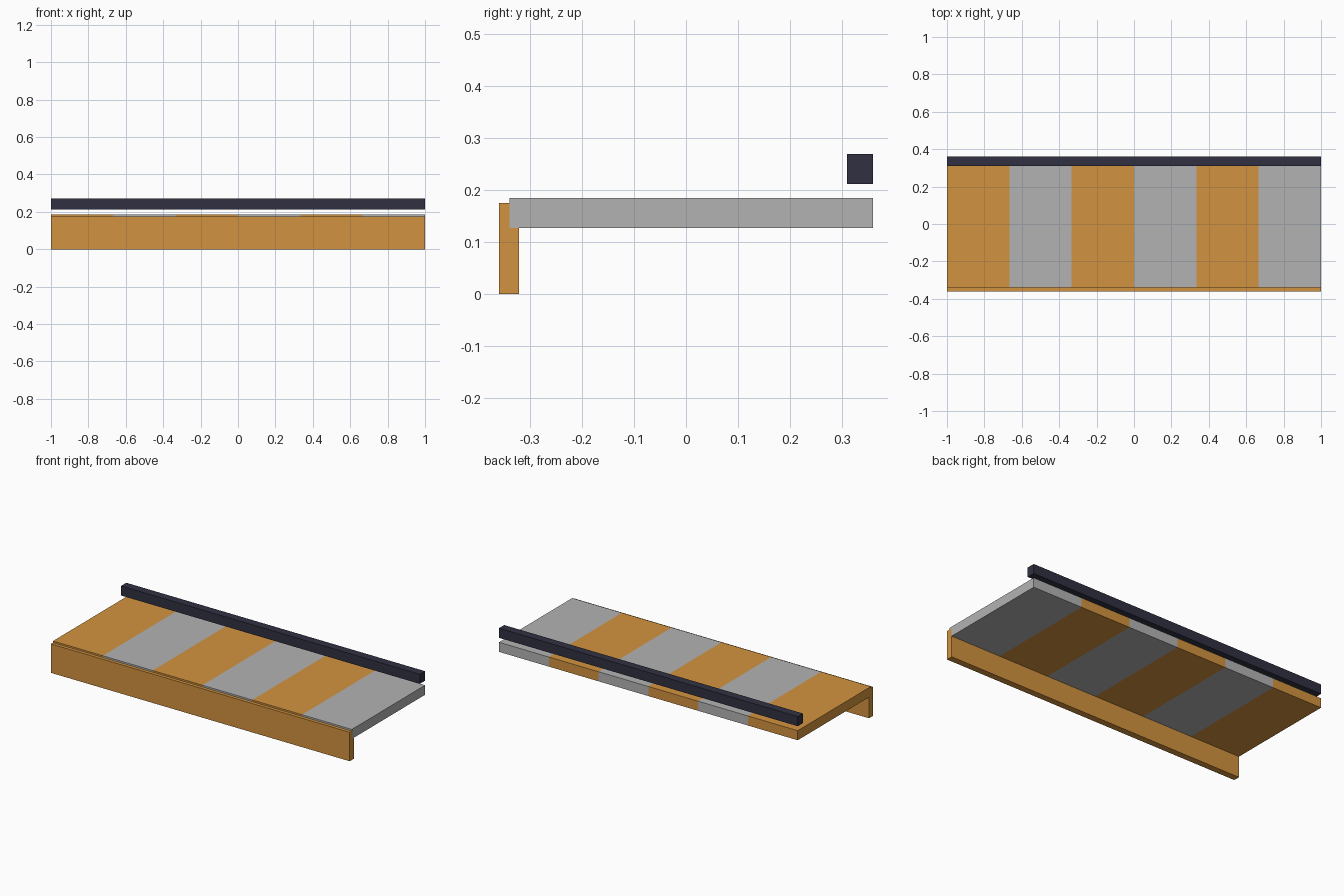
import bpy, bmesh
from mathutils import Vector

if "Cube" in bpy.data.objects:
    bpy.data.objects.remove(bpy.data.objects["Cube"])


def material(name, color):
    mat = bpy.data.materials.new(name)
    mat.diffuse_color = color
    mat.use_nodes = True
    mat.node_tree.nodes["Principled BSDF"].inputs["Base Color"].default_value = mat.diffuse_color
    return mat


def box(name, y, z, mats, cuts=0):
    """Full-width box spanning the y and z ranges, optionally cut along x."""
    bm = bmesh.new()
    bmesh.ops.create_cube(bm, size=1)
    for v in bm.verts:
        v.co = Vector((v.co.x * 2,
                       y[0] + (v.co.y + 0.5) * (y[1] - y[0]),
                       z[0] + (v.co.z + 0.5) * (z[1] - z[0])))
    for i in range(1, cuts + 1):
        bmesh.ops.bisect_plane(bm, geom=bm.verts[:] + bm.edges[:] + bm.faces[:],
                               plane_co=(-1 + 2 * i / (cuts + 1), 0, 0),
                               plane_no=(1, 0, 0))
    # Alternate materials from stripe to stripe
    for f in bm.faces:
        x = f.calc_center_median().x
        stripe = min(cuts, max(0, int((x + 1) / 2 * (cuts + 1))))
        f.material_index = stripe % len(mats)
    mesh = bpy.data.meshes.new(name)
    bm.to_mesh(mesh)
    bm.free()
    for m in mats:
        mesh.materials.append(m)
    obj = bpy.data.objects.new(name, mesh)
    bpy.context.collection.objects.link(obj)
    return obj


orange = material("orange", (0.65, 0.29, 0.05, 1))
grey = material("grey", (0.45, 0.45, 0.45, 1))
navy = material("navy", (0.03, 0.03, 0.055, 1))

# Striped deck, front skirt board and floating back rail
box("striped_deck", (-0.34, 0.36), (0.127, 0.185), [orange, grey], cuts=5)
box("front_board", (-0.36, -0.321), (0, 0.175), [orange])
box("back_rail", (0.31, 0.36), (0.212, 0.27), [navy])
